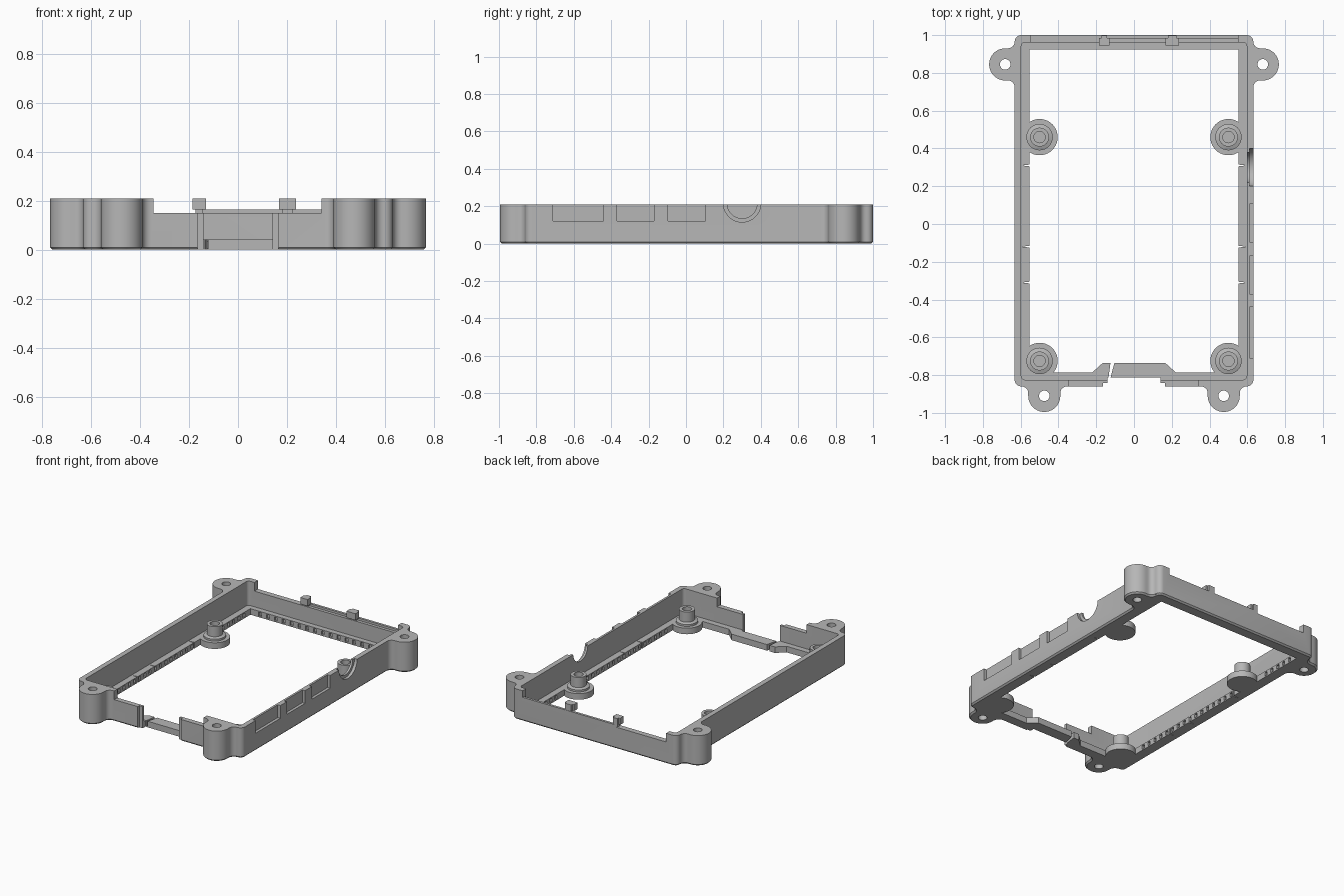
import bpy, bmesh, math
from mathutils import Matrix

if "Cube" in bpy.data.objects:
    bpy.data.objects.remove(bpy.data.objects["Cube"])

H, FLOOR = 0.21, 0.042          # wall height, floor ledge thickness
WX, Y0, Y1 = 0.632, -0.86, 1.0  # outer wall extents

grey = bpy.data.materials.new("plain grey")
grey.diffuse_color = (0.47, 0.47, 0.47, 1)
grey.use_nodes = True
grey.node_tree.nodes["Principled BSDF"].inputs["Base Color"].default_value = grey.diffuse_color


def arc(cx, cy, r, a0, a1, n=10):
    return [(cx + r * math.cos(math.radians(a0 + (a1 - a0) * i / n)),
             cy + r * math.sin(math.radians(a0 + (a1 - a0) * i / n))) for i in range(n + 1)]


def circle(cx, cy, r, n=40):
    return arc(cx, cy, r, 0, 360, n)[:-1]


def round_rect(x0, x1, y0, y1, r):
    return (arc(x1 - r, y0 + r, r, -90, 0, 6) + arc(x1 - r, y1 - r, r, 0, 90, 6) +
            arc(x0 + r, y1 - r, r, 90, 180, 6) + arc(x0 + r, y0 + r, r, 180, 270, 6))


def prism(name, pts, z0, z1, chamfer=0, along_x=False):
    """Extrude an outline along z, or (y, z) outline along x."""
    bm = bmesh.new()
    bottom = bm.faces.new([bm.verts.new((x, y, z0)) for x, y in pts])
    geo = bmesh.ops.extrude_face_region(bm, geom=[bottom], use_keep_orig=True)["geom"]
    for v in geo:
        if isinstance(v, bmesh.types.BMVert):
            v.co.z = z1
    bmesh.ops.recalc_face_normals(bm, faces=bm.faces)
    if chamfer:
        edges = [e for e in bm.edges if all(abs(v.co.z - z0) < 1e-6 for v in e.verts)]
        bmesh.ops.bevel(bm, geom=edges, offset=chamfer, segments=1, affect='EDGES')
    if along_x:
        bm.transform(Matrix(((0, 0, 1, 0), (1, 0, 0, 0), (0, 1, 0, 0), (0, 0, 0, 1))))
    return finish(name, bm)


def finish(name, bm):
    bmesh.ops.recalc_face_normals(bm, faces=bm.faces)
    me = bpy.data.meshes.new(name)
    bm.to_mesh(me)
    bm.free()
    me.materials.append(grey)
    ob = bpy.data.objects.new(name, me)
    bpy.context.collection.objects.link(ob)
    return ob


def box(name, x0, x1, y0, y1, z0, z1):
    return prism(name, [(x0, y0), (x1, y0), (x1, y1), (x0, y1)], z0, z1)


def combine(target, other, op='DIFFERENCE'):
    mod = target.modifiers.new("bool", 'BOOLEAN')
    mod.operation, mod.solver, mod.object = op, 'EXACT', other
    bpy.context.view_layer.objects.active = target
    bpy.ops.object.modifier_apply(modifier=mod.name)
    bpy.data.objects.remove(other, do_unlink=True)


def smooth(ob):
    bpy.ops.object.select_all(action='DESELECT')
    ob.select_set(True)
    bpy.context.view_layer.objects.active = ob
    bpy.ops.object.shade_smooth_by_angle(angle=math.radians(30))


# outer body
frame = prism("case_frame", round_rect(-WX, WX, Y0, Y1, 0.035), 0, H, 0.01)

# screw lugs: rounded tongues with concave fillets into the wall
R, D, F = 0.085, 0.05, 0.035
tongue = ([(-R - F, -0.05)] + [(R + F, -0.05)] + arc(R + F, F, F, 270, 180, 6) +
          arc(0, D, R, 0, 180, 20) + arc(-R - F, F, F, 0, -90, 6))
lugs = []
for s in (-1, 1):
    lugs.append((s * 0.475, Y0, [(s * 0.475 + x, Y0 - y) for x, y in tongue], s * 0.475, Y0 - D))
    lugs.append((s * WX, 0.845, [(s * (WX + y), 0.845 + x) for x, y in tongue], s * (WX + D), 0.845))
for _, _, pts, _, _ in lugs:
    combine(frame, prism("lug", pts, 0, H, 0.01), 'UNION')

# inside cavity and floor opening with a bulge at the front
combine(frame, prism("cavity", round_rect(-0.597, 0.597, -0.825, 0.962, 0.02), FLOOR, 1))
opening = [(-0.553, -0.785), (-0.22, -0.785), (-0.165, -0.735), (0.165, -0.735),
           (0.22, -0.785), (0.553, -0.785), (0.553, 0.925), (-0.553, 0.925)]
combine(frame, prism("floor_opening", opening, -1, 1))

# grooves hidden under the ledge's inner edge, and the small open slits
for s in (-1, 1):
    for i in range(26):
        y = -0.58 + i * 0.057
        if not 0.33 < y < 0.57:
            combine(frame, box("groove", s * 0.558 - 0.009, s * 0.558 + 0.009, y, y + 0.022, 0.008, 0.034))
    for y in (-0.31, -0.12, 0.31):
        combine(frame, prism("slit", [(s * 0.54, y - 0.006), (s * 0.595, y), (s * 0.54, y + 0.006)], -1, FLOOR + 0.02))
for i in range(17):
    x = -0.49 + i * 0.06
    combine(frame, box("groove", x, x + 0.022, 0.91, 0.938, 0.008, 0.034))
combine(frame, prism("front_slit", [(-0.137, -0.83), (-0.128, -0.83), (-0.095, -0.7), (-0.12, -0.7)], -1, 1))

# round bosses on the ledge
posts = [(s * 0.5, y) for s in (-1, 1) for y in (-0.725, 0.46)]
for x, y in posts:
    combine(frame, prism("boss", circle(x, y, 0.096), 0, FLOOR), 'UNION')

# lug screw holes
for _, _, _, x, y in lugs:
    combine(frame, prism("screw_hole", circle(x, y, 0.028, 24), -1, 1))

# front wall: lowered middle and doorway with stepped jambs
combine(frame, box("front_drop", -0.345, 0.34, -0.95, -0.8, 0.15, 1))
combine(frame, box("doorway", -0.14, 0.14, -1.2, -0.812, -1, 1))
combine(frame, box("jamb_step", -0.165, 0.165, -1.2, -0.842, -1, 1))

# back wall: lowered between the corners
combine(frame, box("back_drop", -0.548, 0.55, 0.94, 1.1, 0.165, 1))
combine(frame, box("back_drop_left", -0.548, -0.16, 0.94, 1.1, 0.15, 1))
combine(frame, box("back_lip", -0.16, 0.55, 0.94, 0.983, 0.15, 1))

# connector ports: recess on the outside, smaller rounded cut through the wall
for a, b in ((-0.71, -0.44), (-0.37, -0.17), (-0.095, 0.105)):
    recess = [(a, 0.122), (b, 0.122), (b, 0.4), (a, 0.4)]
    combine(frame, prism("port_recess", recess, 0.612, 0.8, along_x=True))
    combine(frame, prism("port", round_rect(a + 0.025, b - 0.025, 0.145, 0.4, 0.03), 0.57, 0.8, along_x=True))
for r, x0 in ((0.1, 0.612), (0.08, 0.57)):
    combine(frame, prism("round_port", circle(0.3, 0.215, r), x0, 0.8, along_x=True))
smooth(frame)

# stepped mounting posts with blind holes
profile = [(0.07, 0.03), (0.07, 0.055), (0.05, 0.062), (0.05, 0.132),
           (0.03, 0.132), (0.03, 0.05), (0.0, 0.05)]
for i, (px, py) in enumerate(posts):
    bm = bmesh.new()
    vs = [bm.verts.new((x, 0, z)) for x, z in profile]
    es = [bm.edges.new(p) for p in zip(vs, vs[1:])]
    bmesh.ops.spin(bm, geom=vs + es, axis=(0, 0, 1), cent=(0, 0, 0), steps=32, angle=math.tau, use_duplicate=False)
    bmesh.ops.remove_doubles(bm, verts=bm.verts, dist=1e-5)
    bmesh.ops.holes_fill(bm, edges=bm.edges, sides=0)
    post = finish(f"mounting_post_{i + 1}", bm)
    post.location = (px, py, 0)
    smooth(post)

# back clips with an inward hook
for i, (a, b) in enumerate(((-0.185, -0.13), (0.168, 0.237))):
    clip = box(f"back_clip_{i + 1}", a, b, 0.945, 0.985, 0.165, H)
    combine(clip, box("stem", a + 0.012, b - 0.012, 0.966, 0.998, 0.13, H), 'UNION')
